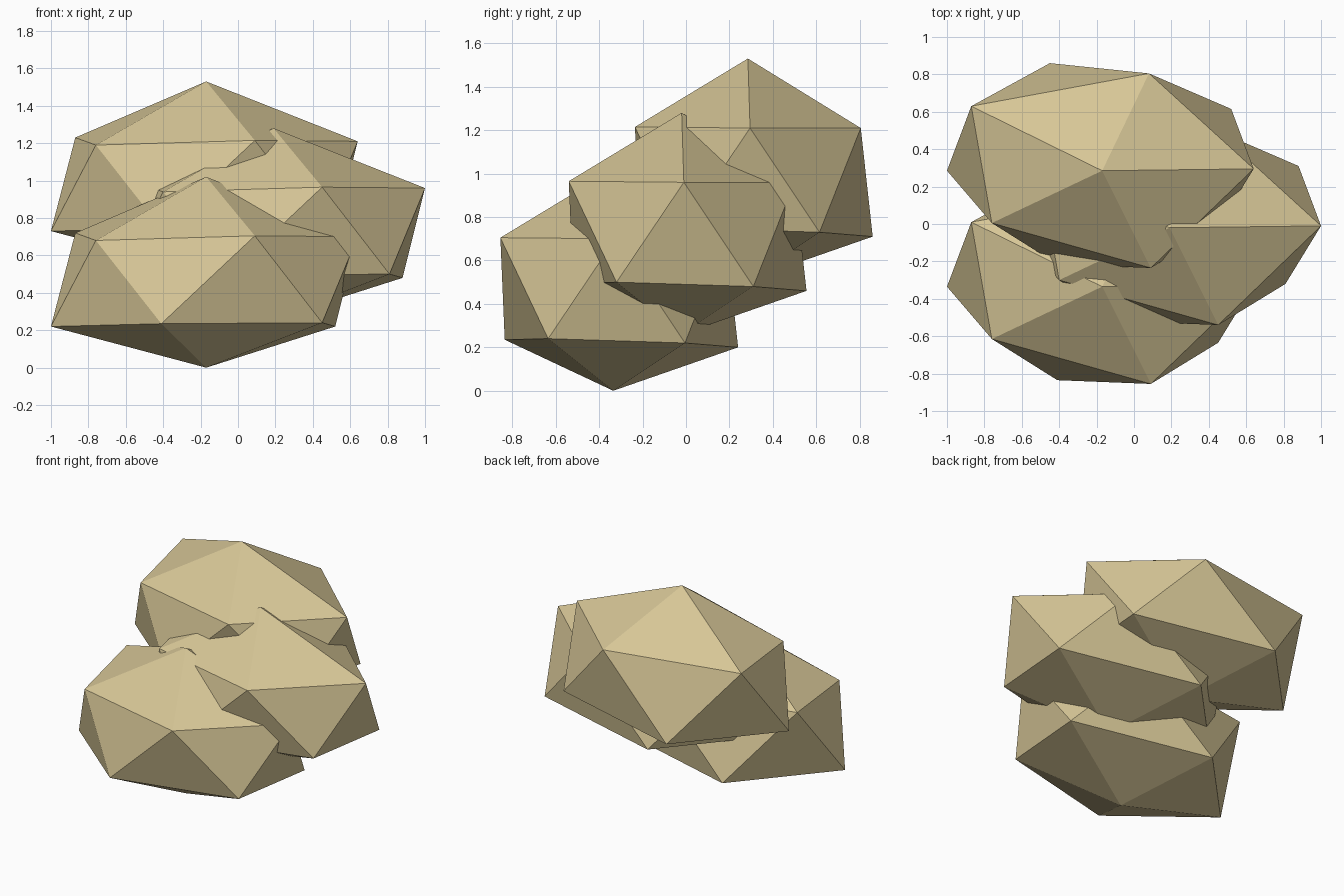
import bpy
import bmesh

default_cube = bpy.data.objects.get("Cube")
if default_cube:
    bpy.data.objects.remove(default_cube, do_unlink=True)

# Sandstone colour
sandstone = bpy.data.materials.new("sandstone")
sandstone.use_nodes = True
colour = (0.68, 0.57, 0.31, 1)
sandstone.diffuse_color = colour
sandstone.node_tree.nodes["Principled BSDF"].inputs["Base Color"].default_value = colour

# Profile of one boulder: two uneven rings of five corners between two poles
bottom_pole = (0, 0, 0)
lower_ring = [(-.83, 0, .22), (-.24, -.5, .235), (.62, -.3, .24), (.69, .33, .22), (-.28, .575, .2)]
upper_ring = [(.81, .01, .7), (.25, .52, .7), (-.7, .345, .72), (-.59, -.28, .68), (.26, -.52, .705)]
top_pole = (0, 0, 1.02)


def make_boulder_mesh():
    """Wrap the rings and poles in flat triangular facets."""
    bm = bmesh.new()
    for corner in [bottom_pole, *lower_ring, *upper_ring, top_pole]:
        bm.verts.new(corner)
    bmesh.ops.convex_hull(bm, input=bm.verts[:])
    bmesh.ops.recalc_face_normals(bm, faces=bm.faces[:])
    mesh = bpy.data.meshes.new("boulder")
    bm.to_mesh(mesh)
    bm.free()
    mesh.materials.append(sandstone)
    return mesh


def place_boulder(name, mesh, location):
    boulder = bpy.data.objects.new(name, mesh)
    boulder.location = location
    bpy.context.collection.objects.link(boulder)
    return boulder


# Three overlapping boulders piled upward from front to back
boulder_mesh = make_boulder_mesh()
place_boulder("front_boulder", boulder_mesh, (-.17, -.335, 0))
place_boulder("left_boulder", boulder_mesh, (.19, -.02, .26))
place_boulder("back_boulder", boulder_mesh, (-.17, .285, .51))
